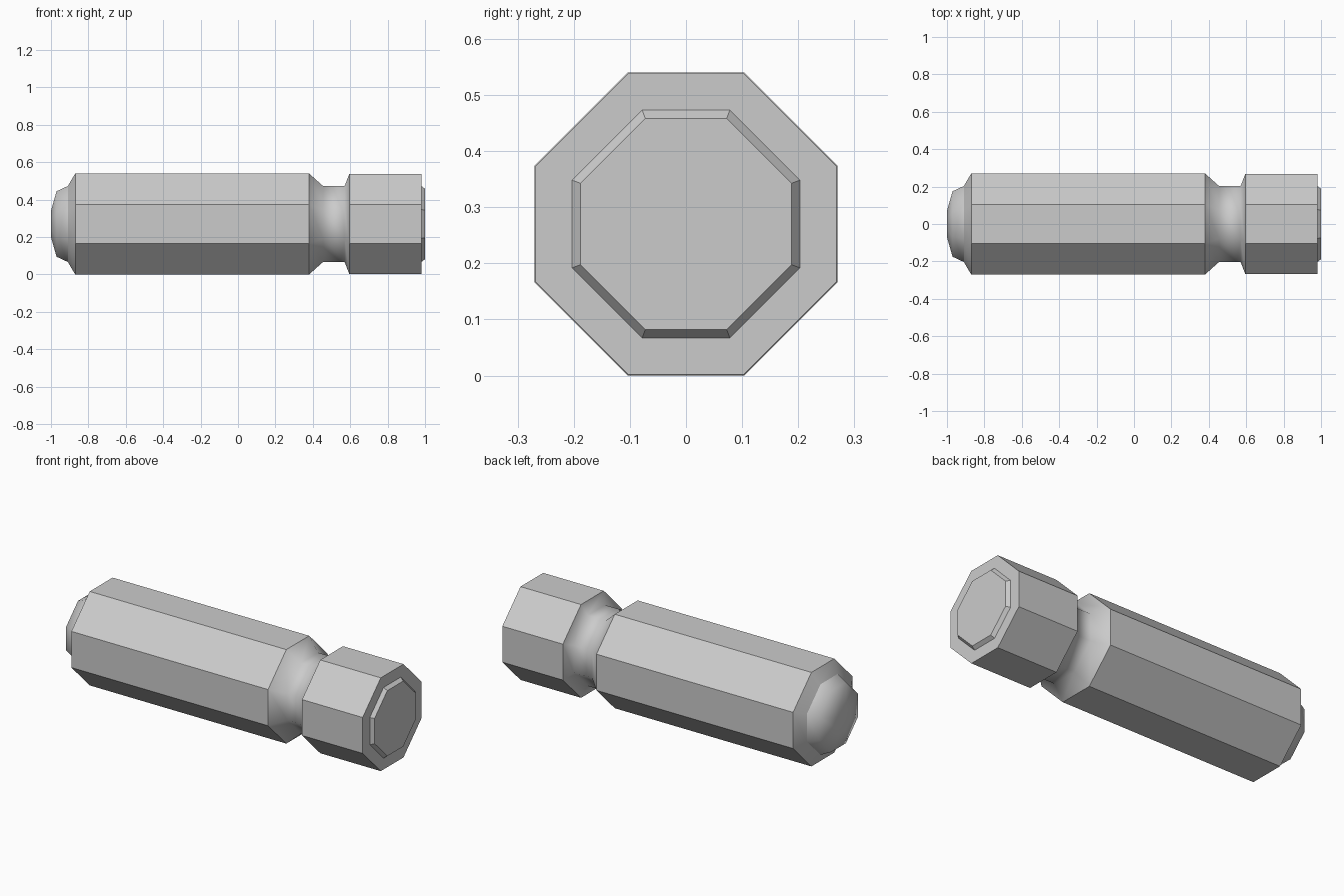
import bpy, bmesh

if "Cube" in bpy.data.objects:
    bpy.data.objects.remove(bpy.data.objects["Cube"])

AXIS_Z = 0.27   # height of the long axis
RATIO = 0.385   # half flat width / flat distance of the octagon


def ring(bm, x, r):
    """Octagon across the x axis, flat on top, r = distance to its flats."""
    s = r * RATIO
    pts = [(r, -s), (r, s), (s, r), (-s, r), (-r, s), (-r, -s), (-s, -r), (s, -r)]
    return [bm.verts.new((x, y, AXIS_Z + z)) for y, z in pts]


def octagon_loft(name, profile, smooth=False, cap_start=False, cap_end=False):
    """Skin octagon rings along x from (x, radius) pairs."""
    bm = bmesh.new()
    rings = [ring(bm, x, r) for x, r in profile]
    for a, b in zip(rings, rings[1:]):
        for i in range(8):
            j = (i + 1) % 8
            bm.faces.new((a[i], a[j], b[j], b[i])).smooth = smooth
    if cap_start:
        bm.faces.new(rings[0][::-1]).smooth = smooth
    if cap_end:
        bm.faces.new(rings[-1])
    mesh = bpy.data.meshes.new(name)
    bm.to_mesh(mesh)
    bm.free()
    obj = bpy.data.objects.new(name, mesh)
    bpy.context.collection.objects.link(obj)
    return obj


# Rounded tail: shoulder, then domed cap
octagon_loft("tail_shoulder", [(-0.87, 0.27), (-0.91, 0.203)][::-1], smooth=True)
octagon_loft("tail_cap", [(-1.0, 0.07), (-0.97, 0.175), (-0.91, 0.203)],
             smooth=True, cap_start=True)

# Long faceted barrel
octagon_loft("barrel", [(-0.87, 0.27), (0.38, 0.27)])

# Smooth waisted neck with both chamfers
octagon_loft("neck", [(0.38, 0.27), (0.455, 0.203), (0.57, 0.203), (0.595, 0.268)],
             smooth=True)

# Faceted head with its flat end rim
octagon_loft("head", [(0.595, 0.268), (0.98, 0.268), (0.98, 0.203)])

# Slightly raised bevelled end plate
octagon_loft("end_plate", [(0.98, 0.203), (1.0, 0.188)], cap_end=True)
